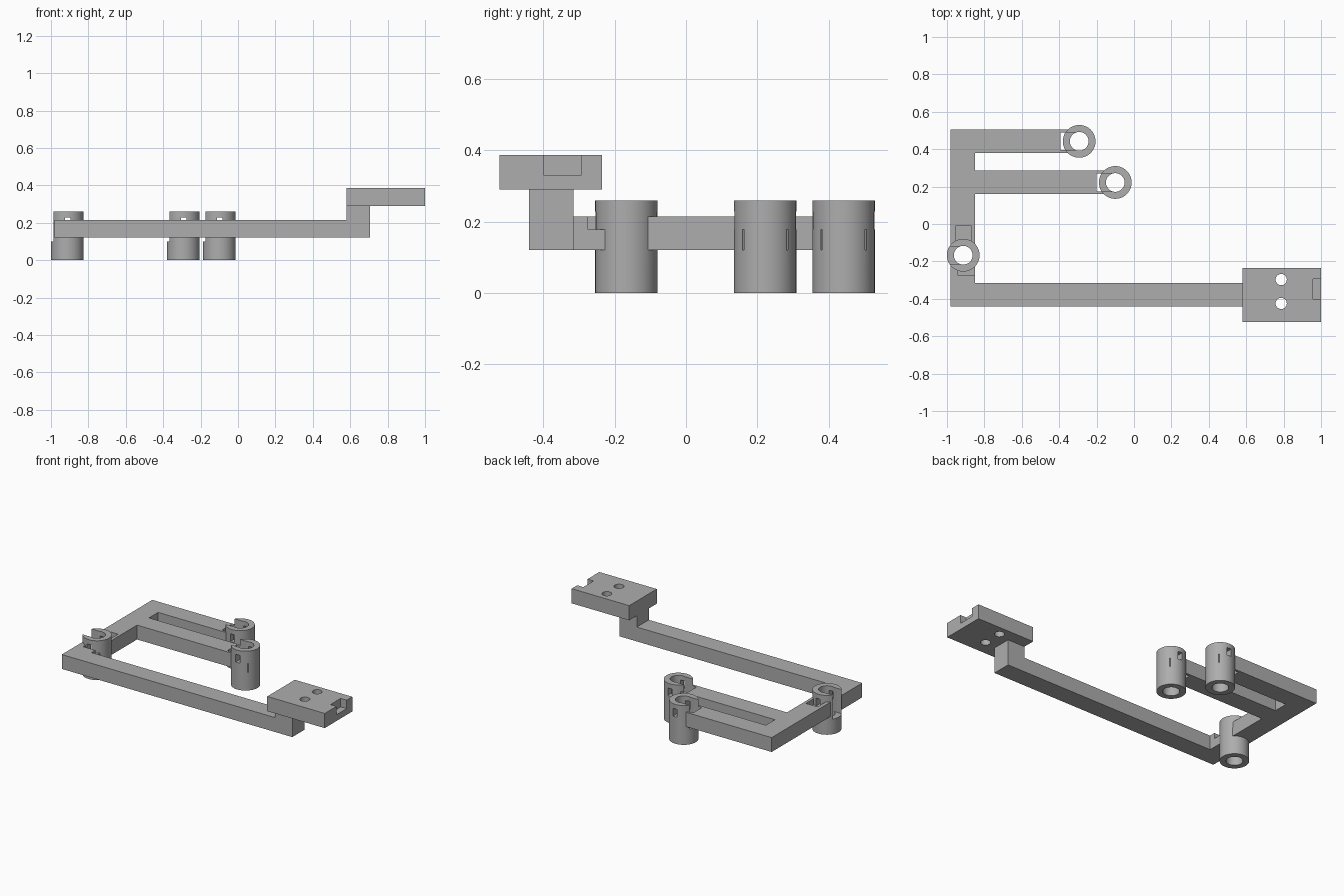
import bpy
import bmesh
import math

cube = bpy.data.objects.get("Cube")
if cube:
    bpy.data.objects.remove(cube, do_unlink=True)

grey = bpy.data.materials.new("plain_grey")
grey.use_nodes = True
grey.diffuse_color = (0.42, 0.42, 0.42, 1)
grey.node_tree.nodes["Principled BSDF"].inputs["Base Color"].default_value = (0.42, 0.42, 0.42, 1)


def prism(name, outline, z0, z1):
    """Extrude a closed outline upward."""
    bm = bmesh.new()
    face = bm.faces.new([bm.verts.new((x, y, z0)) for x, y in outline])
    top = bmesh.ops.extrude_face_region(bm, geom=[face])
    verts = [v for v in top["geom"] if isinstance(v, bmesh.types.BMVert)]
    bmesh.ops.translate(bm, verts=verts, vec=(0, 0, z1 - z0))
    bmesh.ops.recalc_face_normals(bm, faces=bm.faces)
    mesh = bpy.data.meshes.new(name)
    bm.to_mesh(mesh)
    bm.free()
    mesh.materials.append(grey)
    obj = bpy.data.objects.new(name, mesh)
    bpy.context.collection.objects.link(obj)
    return obj


def box(name, x0, x1, y0, y1, z0, z1):
    return prism(name, [(x0, y0), (x1, y0), (x1, y1), (x0, y1)], z0, z1)


def disc(name, x, y, r, z0, z1, sides=48):
    ring = [2 * math.pi * i / sides for i in range(sides)]
    return prism(name, [(x + r * math.cos(a), y + r * math.sin(a)) for a in ring], z0, z1)


def carve(obj, cutter):
    """Subtract a cutter, then discard it."""
    cutter.hide_render = True
    mod = obj.modifiers.new("cut", "BOOLEAN")
    mod.operation = "DIFFERENCE"
    mod.solver = "EXACT"
    mod.object = cutter
    bpy.context.view_layer.objects.active = obj
    bpy.ops.object.modifier_apply(modifier=mod.name)
    bpy.data.objects.remove(cutter, do_unlink=True)


def smooth(obj):
    bpy.ops.object.select_all(action="DESELECT")
    obj.select_set(True)
    bpy.context.view_layer.objects.active = obj
    bpy.ops.object.shade_smooth_by_angle(angle=math.radians(30))


OUTER, BORE, SLOT = 0.0875, 0.05, 0.047
BAR_LOW, BAR_TOP = 0.12, 0.215
sockets = {"side_socket": (-0.913, -0.167),
           "inner_socket": (-0.1, 0.222),
           "rear_socket": (-0.293, 0.442)}

# Flat frame: front bar, side bar and two rear arms
frame = prism("frame", [(-0.98, -0.44), (0.705, -0.44), (0.705, -0.315), (-0.85, -0.315),
                        (-0.85, 0.16), (-0.12, 0.16), (-0.12, 0.285), (-0.85, 0.285),
                        (-0.85, 0.38), (-0.31, 0.38), (-0.31, 0.505), (-0.98, 0.505)],
              BAR_LOW, BAR_TOP)


def mouth(x, y):
    return box("mouth_cutter", x - 0.1, x, y - SLOT, y + SLOT, 0.1, 0.3)


# Tubular sockets, open toward the arm in their upper part
for name, (x, y) in sockets.items():
    tube = disc(name, x, y, OUTER, 0, 0.26)
    carve(tube, disc("bore_cutter", x, y, BORE, -0.05, 0.3))
    carve(tube, mouth(x, y))
    carve(tube, box("window_cutter", x - 0.012, x + 0.018, y - 0.1, y + 0.1, 0.178, 0.229))
    for side in (-1, 1):
        s = y + side * 0.062
        carve(tube, box("slit_cutter", x + 0.052, x + 0.08, s - 0.002, s + 0.002, 0.12, 0.178))
    smooth(tube)
    carve(frame, disc("bore_cutter", x, y, BORE + 0.01, 0, 0.3))
    carve(frame, mouth(x, y))

# Clearance pockets in the side bar around its socket
carve(frame, box("pocket_cutter", -0.955, -0.87, -0.11, -0.01, 0.178, 0.3))
carve(frame, box("pocket_cutter", -0.94, -0.84, -0.275, -0.2, 0.178, 0.3))

# Riser and mounting plate with two holes and an end notch
box("riser", 0.58, 0.705, -0.44, -0.315, BAR_TOP, 0.29)
plate = box("mounting_plate", 0.58, 1.0, -0.523, -0.235, 0.29, 0.387)
for y in (-0.297, -0.425):
    carve(plate, disc("hole_cutter", 0.787, y, 0.03, 0.2, 0.5, 32))
carve(plate, box("notch_cutter", 0.956, 1.05, -0.4, -0.293, 0.331, 0.45))
smooth(plate)
